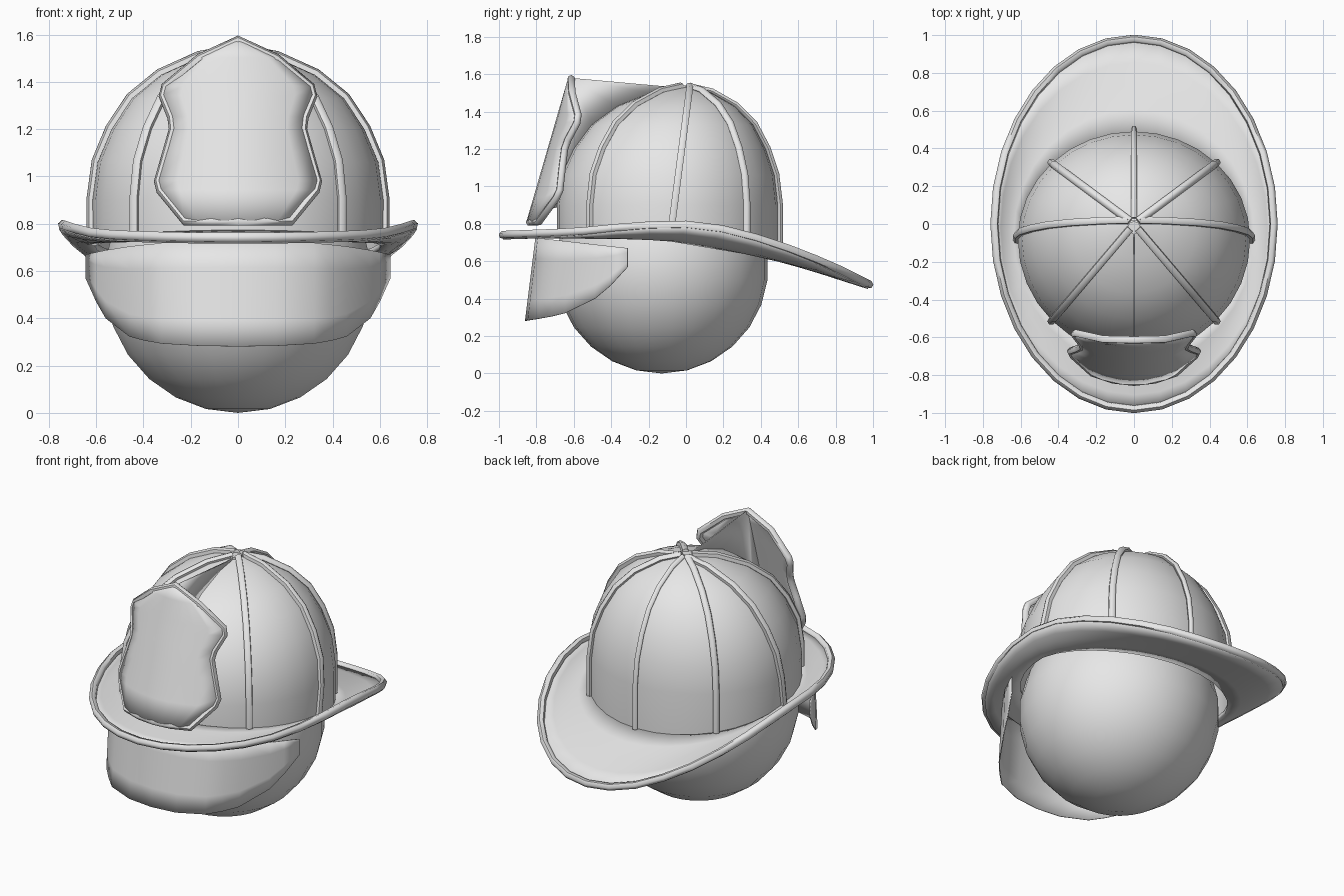
import bpy, math
from mathutils import Vector

if "Cube" in bpy.data.objects:
    bpy.data.objects.remove(bpy.data.objects["Cube"])

grey = bpy.data.materials.new("light_grey")
grey.diffuse_color = (0.8, 0.8, 0.8, 1)
grey.use_nodes = True
grey.node_tree.nodes["Principled BSDF"].inputs["Base Color"].default_value = grey.diffuse_color


def finish(ob, angle=40):
    ob.data.materials.clear()
    ob.data.materials.append(grey)
    bpy.ops.object.select_all(action='DESELECT')
    ob.select_set(True)
    bpy.context.view_layer.objects.active = ob
    bpy.ops.object.shade_smooth_by_angle(angle=math.radians(angle))
    return ob


def mesh(name, verts, faces, thick=0, offset=-1):
    me = bpy.data.meshes.new(name)
    me.from_pydata([tuple(v) for v in verts], [], faces)
    me.update()
    ob = bpy.data.objects.new(name, me)
    bpy.context.collection.objects.link(ob)
    if thick:
        m = ob.modifiers.new("thickness", 'SOLIDIFY')
        m.thickness, m.offset = thick, offset
    return finish(ob)


def grid(name, rows, closed, thick=0, offset=-1):
    """Skin a list of equally long rows of points."""
    n = len(rows[0])
    faces = []
    for r in range(len(rows) - 1):
        for i in range(n if closed else n - 1):
            j = (i + 1) % n
            faces.append((r * n + i, r * n + j, (r + 1) * n + j, (r + 1) * n + i))
    return mesh(name, [p for row in rows for p in row], faces, thick, offset)


def tube(name, pts, radius, closed=False):
    cu = bpy.data.curves.new(name, 'CURVE')
    cu.dimensions = '3D'
    cu.bevel_depth, cu.bevel_resolution, cu.use_fill_caps = radius, 1, True
    sp = cu.splines.new('POLY')
    sp.points.add(len(pts) - 1)
    for p, c in zip(sp.points, pts):
        p.co = (*c, 1)
    sp.use_cyclic_u = closed
    ob = bpy.data.objects.new(name, cu)
    bpy.context.collection.objects.link(ob)
    bpy.ops.object.select_all(action='DESELECT')
    ob.select_set(True)
    bpy.context.view_layer.objects.active = ob
    bpy.ops.object.convert(target='MESH')
    return finish(bpy.context.view_layer.objects.active, 60)


def lerp_table(table, t):
    for (a, va), (b, vb) in zip(table, table[1:]):
        if t <= b:
            return va + (vb - va) * max(0, t - a) / (b - a)
    return table[-1][1]


# Head ball
bpy.ops.mesh.primitive_uv_sphere_add(segments=26, ring_count=13, radius=0.57,
                                     location=(0, -0.13, 0.57))
bpy.context.object.name = "head"
finish(bpy.context.object)

# Dome: angle 0 points back, 180 points to the front
PROFILE = [(1.0, 0.9), (.965, 1.06), (.87, 1.2), (.73, 1.33),
           (.53, 1.43), (.26, 1.505), (.04, 1.53)]


def seam_z(a):
    c = math.cos(a)
    return 0.73 + (0.045 * -c if c < 0 else -0.095 * c)


def dome_point(a, scale, z):
    shift = -0.08 * min(1, scale)
    ry = 0.57 if math.cos(a) > 0 else 0.61
    return Vector((0.615 * scale * math.sin(a), shift + ry * scale * math.cos(a), z))


N = 32
angles = [-2 * math.pi * i / N for i in range(N)]
rows = [[dome_point(a, 1.0, seam_z(a) - 0.015) for a in angles]]
rows += [[dome_point(a, s, z) for a in angles] for s, z in PROFILE]
grid("dome", rows, True)


# Raised ribs over the dome
def rib(deg, lift, radius):
    a = math.radians(deg)
    pts = [dome_point(a, 1 + lift, seam_z(a))]
    pts += [dome_point(a, s + lift, z + 0.005) for s, z in PROFILE]
    if deg in (90, 270):    # the side ribs lean back in a straight line
        for p in pts:
            p.y = -0.075 + 0.095 * (p.z - 0.8) / 0.73
    tube("rib", pts, radius)


rib(0, 0.025, 0.016)
for deg in (45, 90, 135, 225, 270, 315):
    rib(deg, 0.008, 0.021)

# Crown button
bpy.ops.mesh.primitive_cylinder_add(vertices=8, radius=0.035, depth=0.04,
                                    location=(0, -0.02, 1.52))
bpy.context.object.name = "crown_button"
finish(bpy.context.object)

# Swept brim with a rolled edge
EDGE = [(-1, .74), (-.6, .755), (-.3, .785), (-.05, .80), (.15, .78),
        (.3, .75), (.6, .65), (.8, .565), (1, .465)]
outer = []
for a in angles:
    y = 0.98 * math.cos(a)
    outer.append(Vector((0.74 * math.sin(a), y, lerp_table(EDGE, y))))
inner = [dome_point(a, 0.98, seam_z(a)) for a in angles]
brim_rows = []
for k in range(5):
    t = k / 4
    ring = []
    for p, q, a in zip(inner, outer, angles):
        v = p.lerp(q, t)
        v.z -= 0.02 * math.sin(math.pi * t) * math.sin(a) ** 2
        ring.append(v)
    brim_rows.append(ring)
grid("brim", brim_rows[::-1], True, 0.025)
tube("brim_edge", outer, 0.022, True)

# Wrapped face visor below the brim, its lower edge rising toward the temples
PATH = [(0, 1), (.16, .975), (.32, .87), (.39, .75), (.455, .62),
        (.555, .33), (.595, .175), (.64, 0)]      # half width, forward reach
LOWER = [(-.86, .28), (-.77, .295), (-.665, .315), (-.515, .38),
         (-.42, .455), (-.31, .57)]
half = [(-x, f) for x, f in PATH[:0:-1]]
visor = []
for r in range(5):
    row = []
    for x, f in half + PATH:
        top = 0.67 + 0.055 * f
        bottom = lerp_table(LOWER, -0.31 - 0.545 * f)
        z = top + (bottom - top) * r / 4
        flare = 0.055 * (0.72 - z) / 0.44
        row.append((x, -0.31 - (0.49 + flare) * f, z))
    visor.append(row)
grid("visor", visor, False, 0.006)

# Front shield: half outline from the bottom up, bent around the dome
HALF = [(.22, .81), (.325, .94), (.335, .98), (.30, 1.10), (.272, 1.20),
        (.278, 1.25), (.315, 1.34), (.305, 1.38), (.16, 1.50)]


def shield_point(x, z, back=0.0):
    return Vector((x, -0.845 + (z - 0.79) * 0.29 + x * x + back, z))


cols = [-1, -.75, -.5, -.25, 0, .25, .5, .75, 1]
shield = [[shield_point(x * u, z, -0.003) for u in cols]
          for x, z in HALF + [(0.001, 1.575)]]
grid("front_shield", shield, False, 0.022, 0)
rim = [shield_point(x, z, 0.003) for x, z in HALF] + [shield_point(0, 1.575, 0.003)]
rim += [shield_point(-x, z, 0.003) for x, z in HALF[::-1]]
rim += [shield_point(x, HALF[0][1], 0.003) for x in (-.11, 0, .11)]
tube("shield_rim", rim, 0.021, True)

# Upright fin joining the shield to the crown
fin = [(0, -0.615, 1.58), (0, 0.0, 1.525)]
fin += [dome_point(math.pi, s - 0.01, z - 0.01) for s, z in PROFILE[::-1]]
fin += [shield_point(0, 0.85)]
mesh("shield_fin", fin, [tuple(range(len(fin)))], 0.006, 0)
